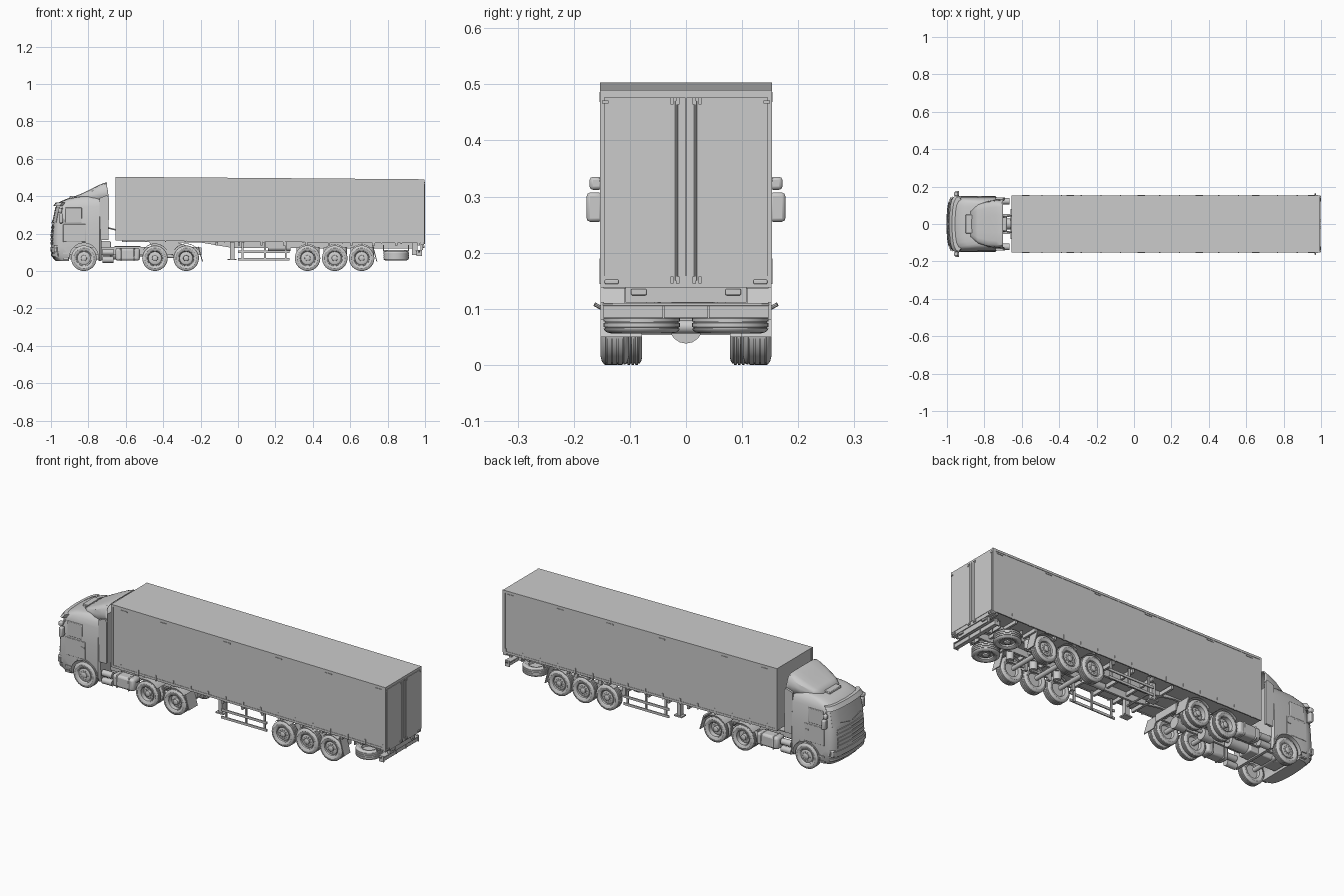
import bpy, bmesh, math
from mathutils import Matrix, Vector

if "Cube" in bpy.data.objects:
    bpy.data.objects.remove(bpy.data.objects["Cube"])


def finish(name, bm, bevel=0):
    bmesh.ops.recalc_face_normals(bm, faces=bm.faces)
    me = bpy.data.meshes.new(name)
    bm.to_mesh(me)
    bm.free()
    ob = bpy.data.objects.new(name, me)
    bpy.context.collection.objects.link(ob)
    if bevel:
        m = ob.modifiers.new("bevel", 'BEVEL')
        m.width, m.segments = bevel, 2
    return ob


def add_loft(bm, rings, closed=True, caps=True):
    vs = [[bm.verts.new(p) for p in r] for r in rings]
    n = len(rings[0])
    for a, b in zip(vs, vs[1:]):
        for i in range(n if closed else n - 1):
            j = (i + 1) % n
            bm.faces.new((a[i], a[j], b[j], b[i]))
    if caps:
        bm.faces.new(vs[0])
        bm.faces.new(vs[-1])


def boxes(name, specs, mirror=True, bevel=0):
    bm = bmesh.new()
    for x0, x1, y0, y1, z0, z1 in specs:
        for s in ((1, -1) if mirror else (1,)):
            c = Vector(((x0 + x1) / 2, s * (y0 + y1) / 2, (z0 + z1) / 2))
            d = Matrix.Diagonal((x1 - x0, y1 - y0, z1 - z0, 1))
            bmesh.ops.create_cube(bm, size=1, matrix=Matrix.Translation(c) @ d)
    return finish(name, bm, bevel)


def prism(name, pts, y0, y1, mirror=True, bevel=0):
    bm = bmesh.new()
    for s in ((1, -1) if mirror else (1,)):
        add_loft(bm, [[(x, s * y, z) for x, z in pts] for y in (y0, y1)])
    return finish(name, bm, bevel)


def rods(name, specs, mirror=True, seg=16):
    bm = bmesh.new()
    for p, q, r in specs:
        for s in ((1, -1) if mirror else (1,)):
            a, b = (Vector((v[0], s * v[1], v[2])) for v in (p, q))
            m = Matrix.Translation((a + b) / 2) @ (b - a).to_track_quat('Z', 'Y').to_matrix().to_4x4()
            bmesh.ops.create_cone(bm, cap_ends=True, segments=seg, radius1=r, radius2=r,
                                  depth=(b - a).length, matrix=m)
    return finish(name, bm)


def arc(cx, cz, r, a0, a1, n=14):
    return [(cx + r * math.cos(math.radians(a0 + (a1 - a0) * i / n)),
             cz + r * math.sin(math.radians(a0 + (a1 - a0) * i / n))) for i in range(n + 1)]


# ---------- wheels: lathed about y, outer face towards +y ----------
WZ = 0.068


def tyre(y0, y1):
    g = (y1 - y0) / 5
    p = [(.042, y1 - .004), (.054, y1), (.062, y1 - .002), (.067, y1 - .006)]
    for k in (1, 2, 3, 4):
        y = y1 - g * k
        p += [(.068, y + .0012), (.0655, y + .0008), (.0655, y - .0008), (.068, y - .0012)]
    return p + [(.067, y0 + .006), (.062, y0 + .002), (.054, y0), (.042, y0 + .004)]


def wheel_mesh(name, h, dual, dish):
    prof = [(0, h + dish[0]), (.010, h + dish[0]), (.015, h + dish[0] - .003), (.016, h + dish[1]),
            (.029, h + dish[1]), (.035, h + dish[1] - .003), (.037, h - .005), (.041, h - .002)]
    prof += (tyre(.003, h) + tyre(-h, -.003)) if dual else tyre(-h, h)
    prof += [(.038, -h + .005), (.034, -h + .018), (0, -h + .018)]
    bm = bmesh.new()
    v = [bm.verts.new((r, y, 0)) for r, y in prof]
    e = [bm.edges.new(p) for p in zip(v, v[1:])]
    bmesh.ops.spin(bm, geom=v + e, cent=(0, 0, 0), axis=(0, 1, 0), angle=2 * math.pi, steps=40)
    bmesh.ops.remove_doubles(bm, verts=bm.verts, dist=1e-5)
    for k in range(10):  # wheel nuts
        a = k * math.pi / 5
        m = Matrix.Translation((.023 * math.cos(a), h + dish[1], .023 * math.sin(a))) @ Matrix.Rotation(math.pi / 2, 4, 'X')
        bmesh.ops.create_cone(bm, cap_ends=True, segments=6, radius1=.002, radius2=.002, depth=.006, matrix=m)
    ob = finish(name, bm)
    me = ob.data
    bpy.data.objects.remove(ob)
    return me


steer = wheel_mesh("steer_wheel", .022, False, (.002, -.004))
drive = wheel_mesh("drive_wheel", .037, True, (-.006, -.024))
trail = wheel_mesh("trailer_wheel", .025, False, (0, -.010))
AX_T, AX_D, AX_F = (.372, .517, .661), (-.444, -.277), -.824
for label, me, xs, yc in (("steer", steer, (AX_F,), .125), ("drive", drive, AX_D, .115), ("trailer", trail, AX_T, .127)):
    for x in xs:
        for s in (1, -1):
            ob = bpy.data.objects.new(label + "_wheel", me)
            ob.location = (x, s * yc, WZ)
            ob.rotation_euler = (0, 0, 0 if s > 0 else math.pi)
            bpy.context.collection.objects.link(ob)
for s in (1, -1):  # spare wheels lying flat under the tail
    ob = bpy.data.objects.new("spare_wheel", trail)
    ob.location = (.845, s * .079, .081)
    ob.rotation_euler = (-math.pi / 2, 0, 0)
    bpy.context.collection.objects.link(ob)
rods("axles", [((x, -.1, WZ), (x, .1, WZ), .012) for x in AX_T + AX_D + (AX_F,)], False)
rods("differentials", [((x - .03, 0, WZ), (x + .03, 0, WZ), .03) for x in AX_D], False)

# ---------- cab: rounded plan sections stacked in z ----------
LEVELS = [(.053, -.975, .134), (.075, -.994, .144), (.13, -1.0, .147), (.20, -.998, .147), (.25, -.993, .146),
          (.345, -.974, .141), (.368, -.957, .135), (.388, -.91, .126), (.400, -.84, .112)]
PLAN = [(0, 0), (.002, .3), (.005, .55), (.010, .75), (.020, .9), (.035, .97), (.06, 1)]
BACK = -.73


def section(z, off=0):
    for a, b in zip(LEVELS, LEVELS[1:]):
        if a[0] <= z <= b[0]:
            t = (z - a[0]) / (b[0] - a[0])
            xf, w = (a[k] + t * (b[k] - a[k]) for k in (1, 2))
            return [(xf - off + dx, f * (w + off), z) for dx, f in PLAN]


def both(half):
    return [(x, -y, z) for x, y, z in half[:0:-1]] + half


bm = bmesh.new()
add_loft(bm, [both(section(l[0]) + [(BACK - .01, l[2], l[0]), (BACK, l[2] - .01, l[0])]) for l in LEVELS])
cab = finish("cab_body", bm)
arch = prism("wheel_arch_cutter", [(-.903, -.02)] + arc(AX_F, .072, .079, 180, 0, 24) + [(-.745, -.02)], -.3, .3, False)
mod = cab.modifiers.new("arch", 'BOOLEAN')
mod.object, mod.solver = arch, 'EXACT'
bpy.context.view_layer.objects.active = cab
bpy.ops.object.modifier_apply(modifier="arch")
bpy.data.objects.remove(arch)


def strip(name, bands, n, off):  # wrap-around panels on the cab front
    bm = bmesh.new()
    for z0, z1 in bands:
        add_loft(bm, [both(section(z, off)[:n]) + both(section(z, -.004)[:n])[::-1] for z in (z0, z1)])
    return finish(name, bm)


strip("windscreen", [(.258, .343)], 5, .002)
strip("sun_visor", [(.347, .367)], 6, .016)
strip("grille_slats", [(.142 + .021 * k, .156 + .021 * k) for k in range(5)], 4, .004)
strip("bumper_bands", [(.078, .092), (.098, .128)], 6, .004)
boxes("headlights", [(-.985, -.95, .112, .143, .100, .136)], bevel=.004)
rods("wipers", [((-.996, .01, .256), (-.99, .085, .272), .002)], seg=8)
boxes("side_windows", [(-.925, -.835, .135, .1465, .258, .338)], bevel=.003)
boxes("door_panels", [(-.935, -.815, .14, .1485, .155, .25)], bevel=.002)
boxes("door_handles", [(-.84, -.82, .14, .151, .215, .221)])
prism("wheel_arch_trim", arc(AX_F, .072, .084, 180, 0, 24) + arc(AX_F, .072, .077, 0, 180, 24), .12, .150)
boxes("cab_steps", [(-.935, -.905, .13, .149, .06, .068), (-.935, -.905, .13, .150, .09, .098)])
boxes("roof_hatch", [(-.90, -.86, -.05, .05, .385, .401)], False, .003)
boxes("mirrors", [(-.957, -.935, .149, .177, .255, .307), (-.962, -.94, .149, .172, .312, .335)], bevel=.006)
rods("mirror_arms", [((-.94, .135, .335), (-.946, .165, .325), .004), ((-.94, .135, .262), (-.946, .165, .265), .004)], seg=8)
prism("side_fairings", [(BACK - .01, .165), (-.692, .165), (-.690, .39), (-.70, .405), (BACK - .01, .39)], .132, .143)

# roof air deflector: open-backed shell of arched sections
bm = bmesh.new()
rings = []
for x, top, hw in ((-.875, .398, .07), (-.835, .414, .105), (-.775, .444, .124), (-.735, .463, .130), (-.708, .473, .132)):
    pts = [(1, 0), (.985, .5), (.95, .78), (.86, .93), (.7, .985), (.35, 1), (0, 1)]
    half = [(x, hw * a, .375 + (top - .375) * b) for a, b in pts]
    rings.append(half + [(p[0], -p[1], p[2]) for p in half[-2::-1]])
rings.append([(-.692, y * 1.03, .375 + (z - .375) * .45) if z < .45 else (-.70, y, z) for x, y, z in rings[-1]])
add_loft(bm, rings, closed=False, caps=False)
sol = finish("roof_deflector", bm).modifiers.new("shell", 'SOLIDIFY')
sol.thickness = .005

# ---------- tractor chassis ----------
boxes("tractor_rails", [(-.93, -.205, .042, .054, .088, .128)])
boxes("tractor_crossmembers", [(x, x + .02, -.045, .045, .095, .12) for x in (-.62, -.52, -.36, -.225)], False)
boxes("engine", [(-.90, -.68, -.042, .042, .06, .16)], False, .006)
rods("gearbox_and_shaft", [((-.68, 0, .09), (-.58, 0, .09), .03), ((-.58, 0, .09), (-.3, 0, .075), .009)], False)
boxes("fuel_tanks", [(-.655, -.525, .085, .148, .055, .122)], bevel=.012)
boxes("tank_straps", [(x, x + .008, .083, .150, .053, .124) for x in (-.63, -.56)], bevel=.012)
rods("air_tanks", [((-.725, .122, .06), (-.665, .122, .06), .017), ((-.725, .122, .10), (-.665, .122, .10), .017)])
boxes("catwalk", [(-.66, -.52, -.08, .08, .128, .133)], False)
rods("air_lines", [((BACK, .03, .24), (-.655, .045, .22), .004)], seg=8)
for x in AX_D:
    prism("drive_mudguard", arc(x, .07, .077, 145, 35) + arc(x, .07, .074, 35, 145), .078, .152)
prism("drive_mud_flaps", [(-.215, .125), (-.21, .13), (-.187, .05), (-.192, .05)], .078, .152)
prism("fifth_wheel", [(-.46, .128), (-.475, .155), (-.33, .155), (-.28, .138), (-.29, .128)], -.06, .06, False)
boxes("tractor_tail", [(-.205, -.195, -.075, .075, .085, .125)], False)


# ---------- trailer body, sloping slightly down to the rear ----------
def slope(x, a, b):
    return a + (b - a) * (x + .655) / 1.652


def top(x): return slope(x, .503, .490)
def bot(x): return slope(x, .166, .152)


X0, X1 = -.655, .994
prism("trailer_box", [(X0, bot(X0)), (X0, top(X0)), (X1, top(X1)), (X1, bot(X1))], -.1515, .1515, False)
prism("top_rails", [(X0, top(X0) - .012), (X0, top(X0)), (X1, top(X1)), (X1, top(X1) - .012)], .147, .1535)
prism("side_raves", [(X0, bot(X0) - .004), (X0, bot(X0) + .008), (X1, bot(X1) + .008), (X1, bot(X1) - .004)], .147, .1535)
boxes("corner_posts", [(X0 - .001, X0 + .012, .14, .1535, bot(X0), top(X0)), (X1 - .014, X1 + .002, .147, .1535, bot(X1), top(X1))])
boxes("curtain_straps", [(x, x + .006, .149, .1545, bot(x) - .008, bot(x) + .024)
                         for x in [-.60 + .105 * k for k in range(16)]])
boxes("curtain_clips", [(x - .02, x + .02, .149, .1545, top(x) - .022, top(x) - .016) for x in (-.58, -.34, .04, .35, .65, .95)])

# rear doors with lock rods, hinges and light panel
boxes("rear_doors", [(.99, .997, .0012, .146, .158, .476)])
boxes("door_hinges", [(.99, 1.0, y, y + .006, z, z + .012) for y in (.012, .022) for z in (.145, .464)]
      + [(.99, 1.0, .138, .15, .466, .471)])
rods("lock_rods", [((.997, .017, .15), (.997, .017, .47), .0025)], seg=8)
boxes("rear_sill", [(.975, .995, -.152, .152, .138, .158), (.975, .99, -.108, .108, .111, .138)], False)
boxes("tail_lights", [(.985, .998, .07, .098, .124, .135), (.99, .999, .12, .145, .144, .152)], bevel=.002)
boxes("rear_bumper", [(.958, .98, -.15, .15, .083, .105), (.95, .985, -.148, .148, .105, .110)], False, .002)
boxes("bumper_brackets", [(.93, .96, .055, .07, .085, .15), (.955, .983, .038, .042, .083, .106), (.955, .983, .146, .152, .080, .112)])
rods("marker_lamps", [((.965, .145, .098), (.97, .163, .108), .0035)], seg=8)

# trailer underframe
prism("trailer_rails", [(-.62, .163), (-.62, .155), (-.2, .152), (-.03, .123), (.96, .119), (.96, .152)], .046, .058)
boxes("floor_crossmembers", [(x, x + .012, -.147, .147, .136, .156) for x in [-.12 + .12 * k for k in range(10)]], False)
boxes("landing_legs", [(-.043, -.020, .085, .108, .065, .155), (-.055, -.008, .078, .115, .058, .065)])
rods("landing_leg_brace", [((-.031, -.09, .115), (-.031, .09, .115), .005)], False, 8)
boxes("side_guards", [(.0, .275, .140, .146, .055, .068), (.0, .275, .140, .146, .095, .108)]
      + [(x, x + .010, .132, .140, .055, .155) for x in (.02, .14, .25)])
boxes("axle_hangers", [(x - .06, x - .04, .06, .075, .06, .125) for x in AX_T]
      + [(x - .05, x + .05, .062, .073, .072, .084) for x in AX_T])
rods("air_springs", [((x + .045, .067, .08), (x + .045, .067, .125), .02) for x in AX_T])
for x in AX_T:
    prism("trailer_mudguard", arc(x, WZ, .075, 125, 55) + arc(x, WZ, .073, 55, 125), .102, .152)
prism("trailer_mud_flaps", [(.715, .145), (.72, .145), (.745, .05), (.74, .05)], .098, .152)
boxes("spare_carriers", [(.78, .91, .074, .084, .105, .112), (.775, .781, .05, .11, .105, .14), (.909, .915, .05, .11, .105, .14)])
rods("trailer_air_tank", [((.16, -.035, .125), (.28, -.035, .125), .018)], False)

bpy.ops.object.select_all(action='SELECT')
bpy.ops.object.shade_smooth_by_angle(angle=math.radians(32))
